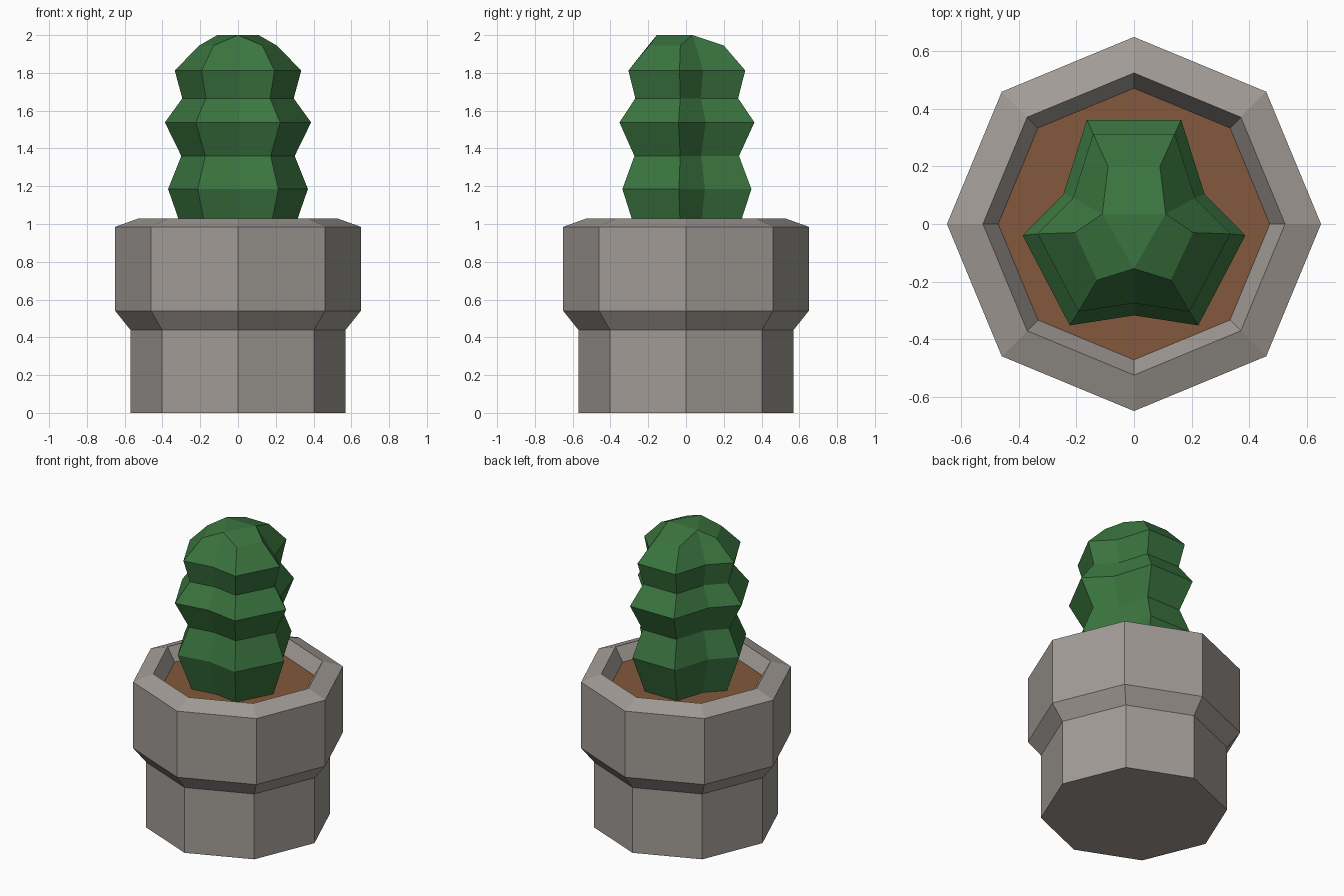
import bpy, bmesh
from math import cos, sin, pi

cube = bpy.data.objects.get("Cube")
if cube:
    bpy.data.objects.remove(cube)


def material(name, rgb):
    m = bpy.data.materials.new(name)
    m.use_nodes = True
    m.diffuse_color = (*rgb, 1)
    m.node_tree.nodes["Principled BSDF"].inputs["Base Color"].default_value = (*rgb, 1)
    return m


def finish(bm, name, mat):
    bmesh.ops.recalc_face_normals(bm, faces=bm.faces)
    mesh = bpy.data.meshes.new(name)
    bm.to_mesh(mesh)
    bm.free()
    mesh.materials.append(mat)
    bpy.context.collection.objects.link(bpy.data.objects.new(name, mesh))


def loft(bm, rings):
    """Join rings of points with quads and return the rings of vertices."""
    loops = [[bm.verts.new(p) for p in ring] for ring in rings]
    for a, b in zip(loops, loops[1:]):
        for i in range(len(a)):
            j = (i + 1) % len(a)
            bm.faces.new((a[i], a[j], b[j], b[i]))
    return loops


def octagon(r, z):
    return [(r * cos(i * pi / 4), r * sin(i * pi / 4), z) for i in range(8)]


def mirrored(half):
    """Complete a half outline, whose last point lies on the centre line."""
    return half + [(-p[0], *p[1:]) for p in reversed(half[:-1])]


stone = material("warm grey stone", (0.36, 0.33, 0.305))
earth = material("brown soil", (0.23, 0.098, 0.045))
green = material("cactus green", (0.043, 0.178, 0.05))
SOIL_R, SOIL_Z = 0.472, 0.94

# Pot: eight-sided outer wall, collar, rim and inner wall
bm = bmesh.new()
profile = [(0.57, 0), (0.57, 0.44), (0.65, 0.54), (0.65, 0.985),
           (0.525, 1.03), (SOIL_R, SOIL_Z)]
loops = loft(bm, [octagon(r, z) for r, z in profile])
bm.faces.new(loops[0])
finish(bm, "pot", stone)

# Soil: a shallow eight-sided slab
bm = bmesh.new()
for loop in loft(bm, [octagon(SOIL_R, SOIL_Z - 0.05), octagon(SOIL_R, SOIL_Z)]):
    bm.faces.new(loop)
finish(bm, "soil", earth)

# Cactus: one ribbed outline scaled up and down, then a domed cap
outline = mirrored([(0.165, 0.365), (0.247, 0.105), (0.39, -0.04),
                    (0.225, -0.355), (0, -0.32)])
levels = [(0.285, SOIL_Z), (0.37, 1.185), (0.30, 1.36), (0.387, 1.538),
          (0.295, 1.665), (0.335, 1.813)]
rings = [[(x * r / 0.39, y * r / 0.39, z) for x, y in outline] for r, z in levels]
rings.append(mirrored([(0.09, 0.2, 1.945), (0.11, 0.035, 2), (0.205, -0.03, 1.945),
                       (0.128, -0.195, 1.945), (0, -0.155, 2)]))
bm = bmesh.new()
top = loft(bm, rings)[-1]
for ids in ((1, 4, 7), (0, 1, 7, 8), (1, 2, 3, 4), (4, 5, 6, 7)):
    bm.faces.new([top[i] for i in ids])
finish(bm, "cactus", green)
